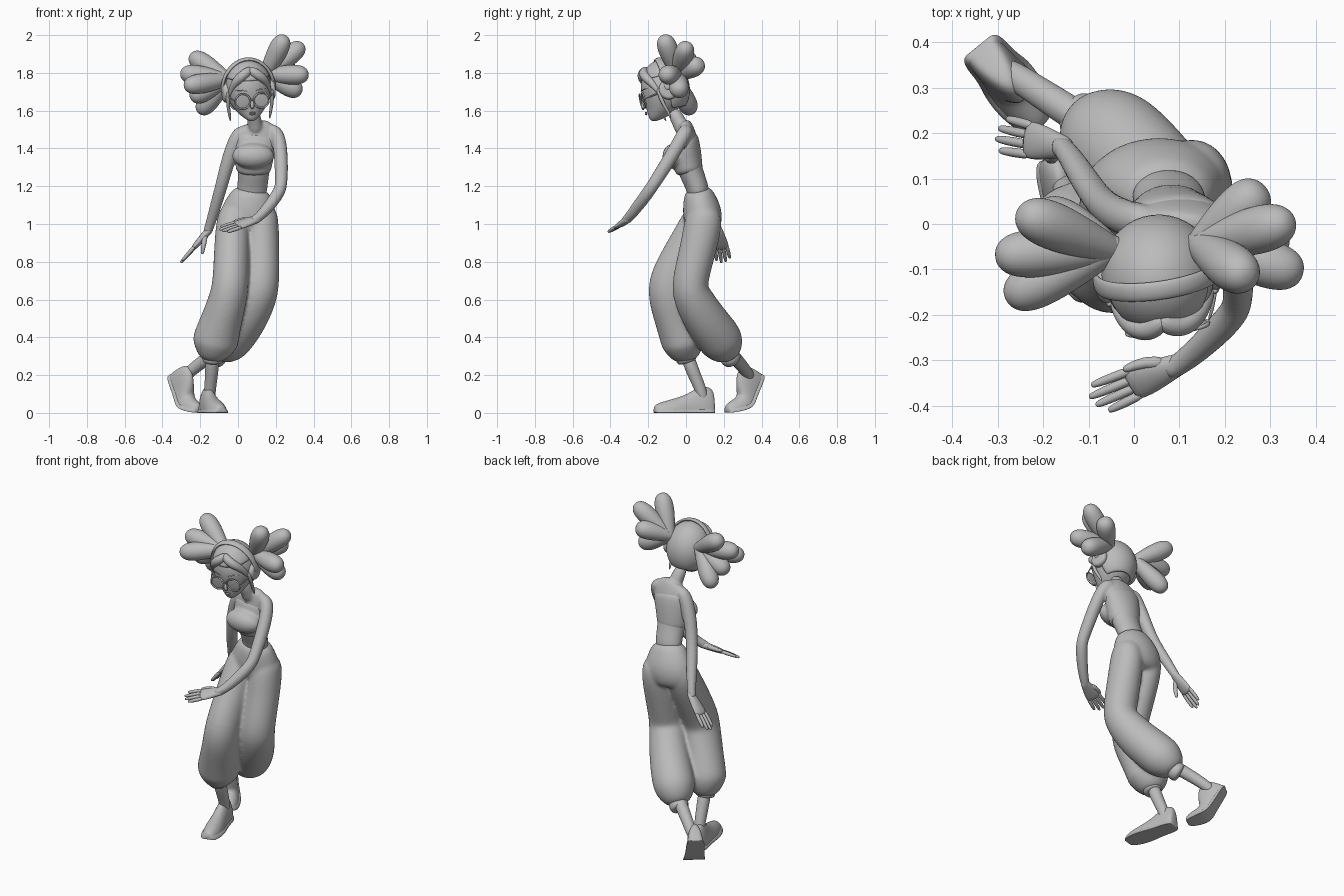
import bpy, bmesh
from math import sin, cos, pi, radians
from mathutils import Vector, Matrix

cube = bpy.data.objects.get("Cube")
if cube:
    bpy.data.objects.remove(cube, do_unlink=True)

grey = bpy.data.materials.new("plain grey")
grey.use_nodes = True
grey.diffuse_color = (.5, .5, .5, 1)
grey.node_tree.nodes["Principled BSDF"].inputs["Base Color"].default_value = (.5, .5, .5, 1)

WORLD = Matrix()
HEAD = (Matrix.Translation((.055, -.11, 1.715)) @ Matrix.Rotation(radians(8), 4, 'Z')
        @ Matrix.Rotation(radians(13), 4, 'X') @ Matrix.Rotation(radians(-4), 4, 'Y'))


def tube(bm, path, side=(1, 0, 0), sides=12, flat=False):
    """Loft rings along (x, y, z, half width, half depth) stations."""
    pts = [Vector(p[:3]) for p in path]
    rings = []
    for i, p in enumerate(path):
        tangent = (pts[min(i + 1, len(pts) - 1)] - pts[max(i - 1, 0)]).normalized()
        across = Vector(side)
        across = (across - tangent * across.dot(tangent)).normalized()
        up = tangent.cross(across)
        wide, deep = p[3] * 1.04, p[-1] * 1.04
        ring = []
        for k in range(sides):
            a = 2 * pi * k / sides
            height = max(sin(a), 0) if flat else sin(a)
            ring.append(bm.verts.new(pts[i] + across * wide * cos(a) + up * deep * height))
        rings.append(ring)
    for low, high in zip(rings, rings[1:]):
        for k in range(sides):
            n = (k + 1) % sides
            bm.faces.new((low[k], low[n], high[n], high[k]))
    bm.faces.new(rings[0][::-1])
    bm.faces.new(rings[-1])


def ball(bm, centre, size):
    matrix = Matrix.Translation(centre) @ Matrix.Diagonal((*size, 1))
    return bmesh.ops.create_uvsphere(bm, u_segments=20, v_segments=14, radius=1, matrix=matrix)["verts"]


def finish(name, bm, frame=WORLD, voxel=0, soft=4, levels=2, shell=0):
    """Turn the mesh into a smooth object; a voxel size blends its pieces."""
    bmesh.ops.recalc_face_normals(bm, faces=bm.faces)
    bm.transform(frame)
    mesh = bpy.data.meshes.new(name)
    bm.to_mesh(mesh)
    bm.free()
    mesh.materials.append(grey)
    for poly in mesh.polygons:
        poly.use_smooth = True
    obj = bpy.data.objects.new(name, mesh)
    bpy.context.collection.objects.link(obj)
    if shell:
        obj.modifiers.new("shell", 'SOLIDIFY').thickness = shell
    rounding = obj.modifiers.new("rounding", 'SUBSURF')
    rounding.levels = rounding.render_levels = levels
    if voxel:
        blend = obj.modifiers.new("blend", 'REMESH')
        blend.mode = 'VOXEL'
        blend.voxel_size = voxel
        blend.use_smooth_shade = True
        obj.modifiers.new("soften", 'SMOOTH').iterations = soft


def single(name, path, **kw):
    bm = bmesh.new()
    tube(bm, path, **kw)
    finish(name, bm)


# Torso, neck and arms
bm = bmesh.new()
tube(bm, [(.07, .07, 1.14, .08, .06), (.077, .06, 1.2, .08, .059), (.083, .022, 1.28, .083, .066),
          (.085, .004, 1.37, .1, .07), (.097, .008, 1.44, .112, .058), (.104, 0, 1.5, .11, .045),
          (.104, -.005, 1.53, .075, .034), (.1, -.01, 1.54, .04, .03)])
tube(bm, [(.097, -.01, 1.48, .045), (.088, -.035, 1.54, .037), (.075, -.075, 1.61, .037)])
tube(bm, [(.15, .008, 1.505, .034), (.212, -.003, 1.49, .042), (.229, -.07, 1.37, .038),
          (.23, -.165, 1.22, .034), (.223, -.195, 1.175, .034), (.17, -.25, 1.1, .032),
          (.105, -.308, 1.027, .025), (.065, -.328, 1.013, .024)], side=(0, 0, 1))
tube(bm, [(.04, .01, 1.5, .035), (-.002, .005, 1.475, .042), (-.055, .03, 1.33, .037),
          (-.085, .06, 1.21, .033), (-.12, .115, 1.09, .031), (-.155, .17, .97, .024),
          (-.17, .175, .945, .024)])
finish("torso_and_arms", bm, voxel=.008)

# Cropped top with one smooth bust form
bm = bmesh.new()
tube(bm, [(.082, .022, 1.26, .09, .073), (.082, .012, 1.3, .096, .076),
          (.086, .004, 1.37, .107, .078), (.095, .007, 1.44, .116, .065), (.101, .003, 1.49, .107, .053)])
ball(bm, (.08, -.06, 1.36), (.114, .066, .068))
finish("cropped_top", bm, voxel=.008, soft=10)

# Baggy trousers
bm = bmesh.new()
tube(bm, [(.077, .06, 1.195, .084, .064), (.068, .07, 1.14, .118, .086), (.057, .086, 1.07, .149, .105),
          (.05, .092, 1, .156, .101), (.05, .09, .94, .12, .07)])
tube(bm, [(.13, .1, 1.1, .07), (.128, .095, 1.02, .088, .104), (.125, .065, .87, .095, .096),
          (.123, .018, .69, .096), (.112, .025, .63, .102), (.052, .09, .51, .113),
          (-.018, .158, .42, .12), (-.06, .193, .37, .118), (-.09, .215, .325, .09), (-.11, .23, .29, .05)])
tube(bm, [(-.015, .09, 1.1, .07), (-.027, .078, 1.02, .09, .1), (-.033, -.005, .86, .094, .106),
          (-.038, -.09, .7, .096, .113), (-.048, -.09, .62, .1, .114), (-.085, -.055, .5, .108, .112),
          (-.115, -.023, .4, .121, .115), (-.122, -.015, .365, .121, .114), (-.132, -.005, .31, .088),
          (-.135, 0, .27, .05)])
finish("baggy_trousers", bm, voxel=.009, soft=8)

# Ankle cuffs and shins
single("right_cuff", [(-.133, -.002, .32, .055), (-.135, 0, .285, .056), (-.136, .008, .262, .05)])
single("left_cuff", [(-.09, .218, .32, .055), (-.12, .237, .29, .056), (-.137, .246, .278, .05)])
single("right_shin", [(-.135, 0, .32, .038), (-.138, .035, .22, .035), (-.15, .085, .11, .03),
                      (-.15, .09, .06, .03)])
single("left_shin", [(-.09, .215, .34, .038), (-.17, .265, .285, .035), (-.26, .325, .215, .031),
                     (-.29, .34, .18, .03)])


# Trainers: a flat-bottomed upper on a wider sole
def shoe(name, heel, ball_of_foot, toe, side):
    heel, mid, toe = Vector(heel), Vector(ball_of_foot), Vector(toe)
    stations = [(0, .028, .09), (.04, .04, .128), (.16, .045, .14), (.3, .045, .13), (.45, .047, .1),
                (.62, .054, .08), (.8, .053, .064), (.94, .04, .05), (1, .024, .034)]
    upper, sole = [], []
    for f, wide, high in stations:
        spot = heel.lerp(mid, f / .65) if f < .65 else mid.lerp(toe, (f - .65) / .35)
        upper.append((*spot, wide, high))
        sole.append((*spot, wide * 1.15, .035))
    single(name + "_upper", upper, side=side, flat=True, sides=16)
    single(name + "_sole", sole, side=side, flat=True, sides=16)


shoe("right_shoe", (-.175, .15, 0), (-.125, -.05, 0), (-.09, -.17, 0), (.95, .25, 0))
shoe("left_shoe", (-.345, .395, .2), (-.278, .318, .022), (-.207, .215, 0), (.78, .62, 0))


# Hands: flat palm, four fingers and a thumb
def hand(name, wrist, tip, spread, thumb_tip):
    wrist, tip, spread = Vector(wrist), Vector(tip), Vector(spread).normalized()
    bm = bmesh.new()
    tube(bm, [(*wrist.lerp(tip, f), w, d) for f, w, d in
              ((-.12, .022, .02), (.1, .028, .02), (.3, .039, .018), (.5, .042, .015), (.57, .038, .01))],
         side=spread)
    for i, reach in enumerate((.93, 1, .97, .87)):
        offset = spread * (i - 1.5) * .021
        start, end = wrist.lerp(tip, .45) + offset, wrist.lerp(tip, reach) + offset * 1.15
        tube(bm, [(*start.lerp(end, f), r) for f, r in ((0, .011), (.5, .0115), (.92, .009), (1, .005))],
             side=spread, sides=8)
    root, end = wrist.lerp(tip, .1) - spread * .012, Vector(thumb_tip)
    bend = root.lerp(end, .5) - spread * .012
    tube(bm, [(*root, .016), (*bend, .014), (*root.lerp(end, .9), .01), (*end, .006)], side=spread, sides=8)
    finish(name, bm, levels=1)


hand("left_hand", (.1, -.308, 1.025), (-.095, -.392, .965), (.35, -.8, -.4), (-.025, -.32, 1.012))
hand("right_hand", (-.155, .17, .965), (-.303, .2, .795), (.1, 1, .05), (-.19, .145, .84))

# Face, narrowing to a forward chin, with nose and lips
bm = bmesh.new()
for v in ball(bm, (0, 0, 0), (.125, .13, .155)):
    drop = max(0, -v.co.z / .155)
    v.co.x *= 1 - .33 * drop ** 2
    v.co.y -= .085 * drop ** 3
tube(bm, [(0, -.125, -.03, .008), (0, -.145, -.068, .012), (0, -.13, -.075, .008)], sides=8)
for z in (-.1, -.108):
    ball(bm, (0, -.13, z), (.017, .006, .005))
finish("face", bm, HEAD, levels=1)

# Hair cap with an open face
bm = bmesh.new()
ball(bm, (0, 0, .004), (.131, .134, .154))
hidden = [f for f in bm.faces if (c := f.calc_center_median()).y < -.01 and c.z < .06
          or c.z < -.11]
bmesh.ops.delete(bm, geom=hidden, context='FACES')
finish("hair_cap", bm, HEAD, shell=.012, levels=1)

# Swept fringe and hanging side locks, mirrored about the parting
bm = bmesh.new()
for s in (-1, 1):
    tube(bm, [(-s * .01, -.07, .126, .02), (s * .025, -.1, .11, .025), (s * .06, -.099, .084, .026),
              (s * .093, -.072, .04, .019), (s * .11, -.045, -.03, .01)], side=(0, 1, 0))
    tube(bm, [(s * .115, -.055, .01, .012), (s * .12, -.05, -.06, .01), (s * .11, -.03, -.12, .009),
              (s * .105, -.02, -.165, .004)], side=(0, 1, 0), sides=8)
finish("fringe_and_side_locks", bm, HEAD)

# Headphones
bm = bmesh.new()
tube(bm, [(.138 * cos(a), 0, .162 * sin(a), .021, .009)
          for a in (radians(-5 + 190 * i / 20) for i in range(21))], side=(0, 1, 0))
for s in (-1, 1):
    tube(bm, [(s * x, 0, -.012, r) for x, r in
              ((.1, .04), (.106, .05), (.125, .053), (.138, .046), (.141, .034))], side=(0, 1, 0), sides=16)
finish("headphones", bm, HEAD)

# Round glasses and eyebrows
bm = bmesh.new()
for s in (-1, 1):
    tube(bm, [(s * .05 + .041 * cos(a), -.132, -.035 + .041 * sin(a), .005)
              for a in (2 * pi * i / 24 for i in range(25))], side=(0, 1, 0), sides=8)
    ball(bm, (s * .05, -.13, -.035), (.039, .004, .039))
    tube(bm, [(s * .09, -.13, -.03, .004), (s * .118, -.07, -.02, .004), (s * .122, 0, -.01, .004)],
         side=(0, 0, 1), sides=8)
    tube(bm, [(s * .02, -.127, .015, .002), (s * .05, -.119, .026, .003), (s * .085, -.097, .018, .002)],
         side=(0, 0, 1), sides=8)
tube(bm, [(-.012, -.132, -.03, .004), (0, -.137, -.026, .004), (.012, -.132, -.03, .004)],
     side=(0, 0, 1), sides=8)
finish("round_glasses", bm, HEAD, levels=1)


# Bunches of plump hair puffs
def bunch(name, base, tips):
    bm = bmesh.new()
    base = Vector(base)
    for tip in tips:
        tip = Vector(tip)
        tube(bm, [(*base.lerp(tip, f), r) for f, r in
                  ((-.15, .025), (.1, .037), (.4, .049), (.68, .055), (.88, .048), (.98, .029), (1.01, .01))],
             side=(.1, 1, .2))
    finish(name, bm)


bunch("left_hair_bunch", (.145, -.045, 1.79),
      [(.285, .08, 1.85), (.25, -.12, 1.995), (.345, .005, 1.95), (.37, -.11, 1.79), (.335, -.035, 1.695)])
bunch("right_hair_bunch", (-.055, -.055, 1.765),
      [(-.25, .025, 1.895), (-.303, -.07, 1.8), (-.28, -.165, 1.73), (-.205, .03, 1.59),
       (-.25, -.05, 1.665)])
